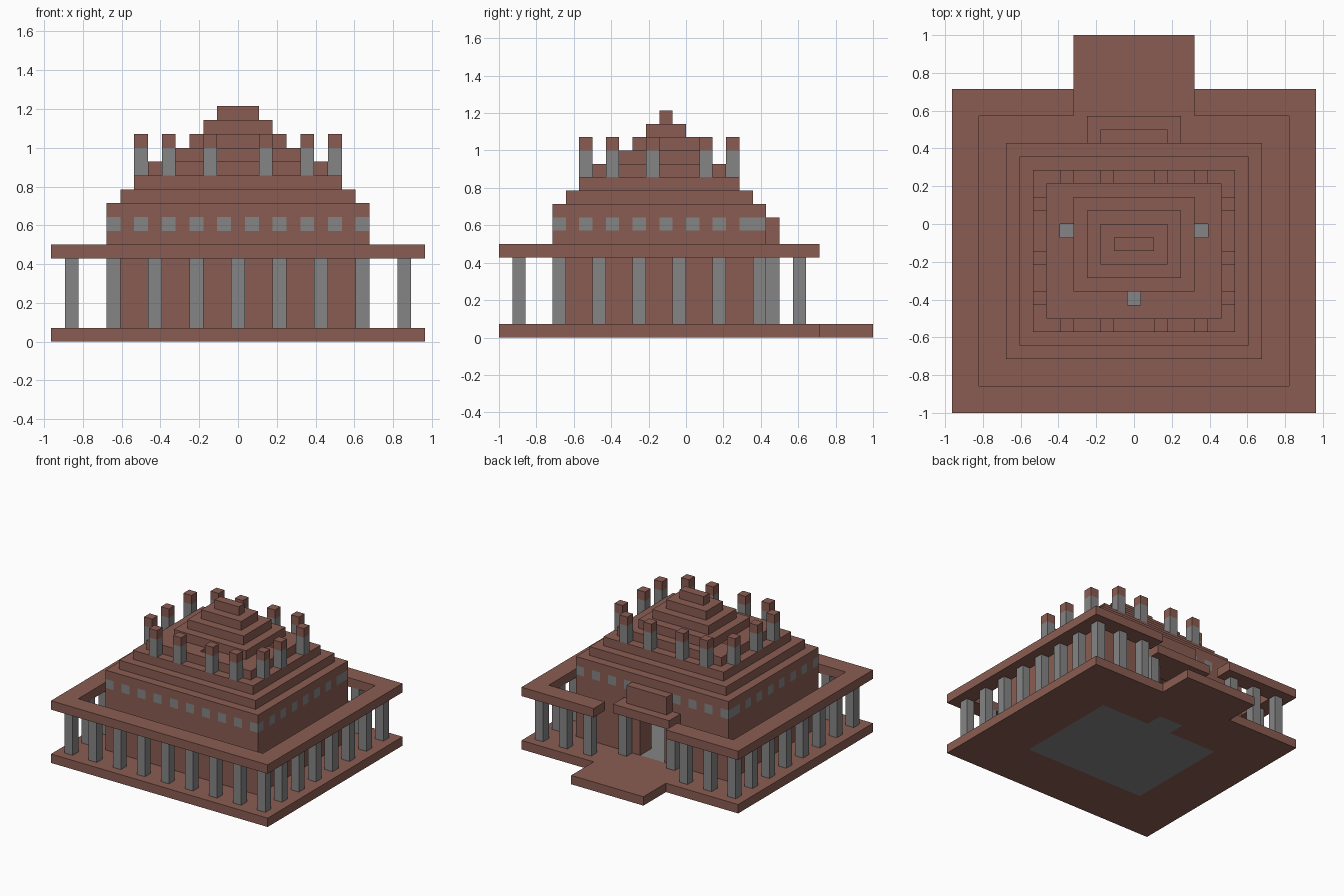
import bpy, bmesh, math
from mathutils import Vector

U = 1 / 14  # one block of the building

cube = bpy.data.objects.get("Cube")
if cube:
    bpy.data.objects.remove(cube, do_unlink=True)


def make_material(name, color):
    m = bpy.data.materials.new(name)
    m.use_nodes = True
    m.diffuse_color = color
    m.node_tree.nodes["Principled BSDF"].inputs["Base Color"].default_value = color
    return m


BRICK = make_material("red brown brick", (0.255, 0.108, 0.084, 1))
STONE = make_material("grey stone", (0.23, 0.235, 0.23, 1))


def finish(name, bm, mats, rule=None):
    """Paint faces by rule, scale blocks to units and link the object."""
    bm.normal_update()
    if rule:
        for f in bm.faces:
            f.material_index = int(rule(f.calc_center_median(), f.normal))
    bmesh.ops.scale(bm, vec=(U, U, U), verts=bm.verts)
    mesh = bpy.data.meshes.new(name)
    bm.to_mesh(mesh)
    bm.free()
    for m in mats:
        mesh.materials.append(m)
    obj = bpy.data.objects.new(name, mesh)
    bpy.context.scene.collection.objects.link(obj)
    return obj


def prism(name, half, z0, z1, rule=None, cuts=()):
    """Extrude the +x half of a plan outline and mirror it across x = 0."""
    bm = bmesh.new()
    face = bm.faces.new([bm.verts.new((x, y, z0)) for x, y in half])
    top = bmesh.ops.extrude_face_region(bm, geom=[face], use_keep_orig=True)["geom"]
    bmesh.ops.translate(bm, vec=(0, 0, z1 - z0),
                        verts=[v for v in top if isinstance(v, bmesh.types.BMVert)])
    seam = [f for f in bm.faces if all(abs(v.co.x) < 1e-5 for v in f.verts)]
    bmesh.ops.delete(bm, geom=seam, context="FACES")
    if cuts:
        bmesh.ops.triangulate(bm, faces=bm.faces[:])
    for axis, pos in cuts:
        no = Vector((axis == "x", axis == "y", 0))
        bmesh.ops.bisect_plane(bm, geom=bm.verts[:] + bm.edges[:] + bm.faces[:],
                               plane_co=no * pos, plane_no=no)
    copy = bmesh.ops.duplicate(bm, geom=bm.verts[:] + bm.edges[:] + bm.faces[:])["geom"]
    bmesh.ops.scale(bm, vec=(-1, 1, 1),
                    verts=[v for v in copy if isinstance(v, bmesh.types.BMVert)])
    bmesh.ops.remove_doubles(bm, verts=bm.verts, dist=1e-4)
    bmesh.ops.recalc_face_normals(bm, faces=bm.faces)
    return finish(name, bm, [BRICK, STONE], rule)


def slab(hx, y0, y1):
    return [(0, y0), (hx, y0), (hx, y1), (0, y1)]


def ring(hx, y0, y1, t=2, gap=0):
    """Half of a rectangular frame, optionally open at the back."""
    return [(0, y0), (hx, y0), (hx, y1), (gap, y1), (gap, y1 - t),
            (hx - t, y1 - t), (hx - t, y0 + t), (0, y0 + t)]


def post(name, x, y, z0, z1, cap=None):
    """One-block post centred on x, y; the part above cap is brick."""
    bm = bmesh.new()
    bmesh.ops.create_cube(bm, size=1)
    bmesh.ops.scale(bm, vec=(1, 1, z1 - z0), verts=bm.verts)
    bmesh.ops.translate(bm, vec=(x, y, (z0 + z1) / 2), verts=bm.verts)
    if cap:
        bmesh.ops.bisect_plane(bm, geom=bm.verts[:] + bm.edges[:] + bm.faces[:],
                               plane_co=(0, 0, cap), plane_no=(0, 0, 1))
    finish(name, bm, [STONE, BRICK], (lambda c, n: c.z > cap) if cap else None)


# Base with back landing and inlaid stone floor
def floor_rule(c, n):
    hall = abs(c.x) < 7.5 and -8 < c.y < 4
    doorway = abs(c.x) < 1.5 and 4 <= c.y < 6
    return abs(n.z) > 0.5 and (hall or doorway)


prism("base", [(0, -14), (13.5, -14), (13.5, 10), (4.5, 10), (4.5, 14), (0, 14)], 0, 1,
      floor_rule, [("x", 1.5), ("x", 7.5), ("y", -8), ("y", 4), ("y", 6)])

# Main walls with back doorway
prism("hall_wall", ring(9.5, -10, 6, gap=1.5), 1, 6)
prism("upper_wall", ring(9.5, -10, 6), 6, 8)


# Frieze of alternating stone and brick blocks
def frieze_rule(c, n):
    if abs(n.y) > 0.5 and (c.y < -9.9 or c.y > 5.9):
        return round(abs(c.x)) % 2 == 1
    if abs(n.x) > 0.5 and abs(c.x) > 9.4:
        return math.floor(c.y) % 2 == 0 or c.y > 5
    return False


prism("frieze", ring(9.5, -10, 6), 8, 9, frieze_rule,
      [("x", i + 0.5) for i in range(9)] + [("y", i) for i in range(-9, 6)])

# Hollow stepped roof
for i in range(3):
    prism(f"roof_tier_{i + 1}", ring(9.5 - i, -10 + i, 6 - i), 9 + i, 10 + i)

# Tier with three skylight notches
prism("skylight_tier", [(0, -7), (6.5, -7), (6.5, 3), (0, 3), (0, 1), (4.5, 1), (4.5, 0),
                        (5.5, 0), (5.5, -1), (4.5, -1), (4.5, -5), (0.5, -5),
                        (0.5, -6), (0, -6)], 12, 13)
prism("upper_tier_1", ring(4.5, -5, 2), 13, 14)
prism("upper_tier_2", ring(3.5, -4, 1), 14, 15)
prism("upper_tier_3", slab(2.5, -3, 0), 15, 16)
prism("roof_crest", slab(1.5, -2, -1), 16, 17)

# Gallery roof and its colonnade
prism("gallery_roof", ring(13.5, -14, 10, gap=4.5), 6, 7)
for x in range(-12, 13, 3):
    post("front_column", x, -12.5, 1, 6)
    if abs(x) > 4:
        post("back_column", x, 8.5, 1, 6)
for y in range(-10, 8, 3):
    for x in (-12, 12):
        post("side_column", x, y + 0.5, 1, 6)

# Back porch
for x in (-3, 3):
    post("porch_column", x, 6.5, 1, 6)
prism("porch_roof", slab(3.5, 6, 8), 6, 7)
prism("porch_crest", slab(2.5, 6, 7), 7, 9)

# Capped pinnacles around the roof terrace
for x in (-5, -2, 2, 5):
    for y in (-7.5, 3.5):
        post("pinnacle", x, y, 12, 15, cap=14)
for y in (-5.5, -2.5, 1.5):
    for x in (-7, 7):
        post("pinnacle", x, y, 12, 15, cap=14)
